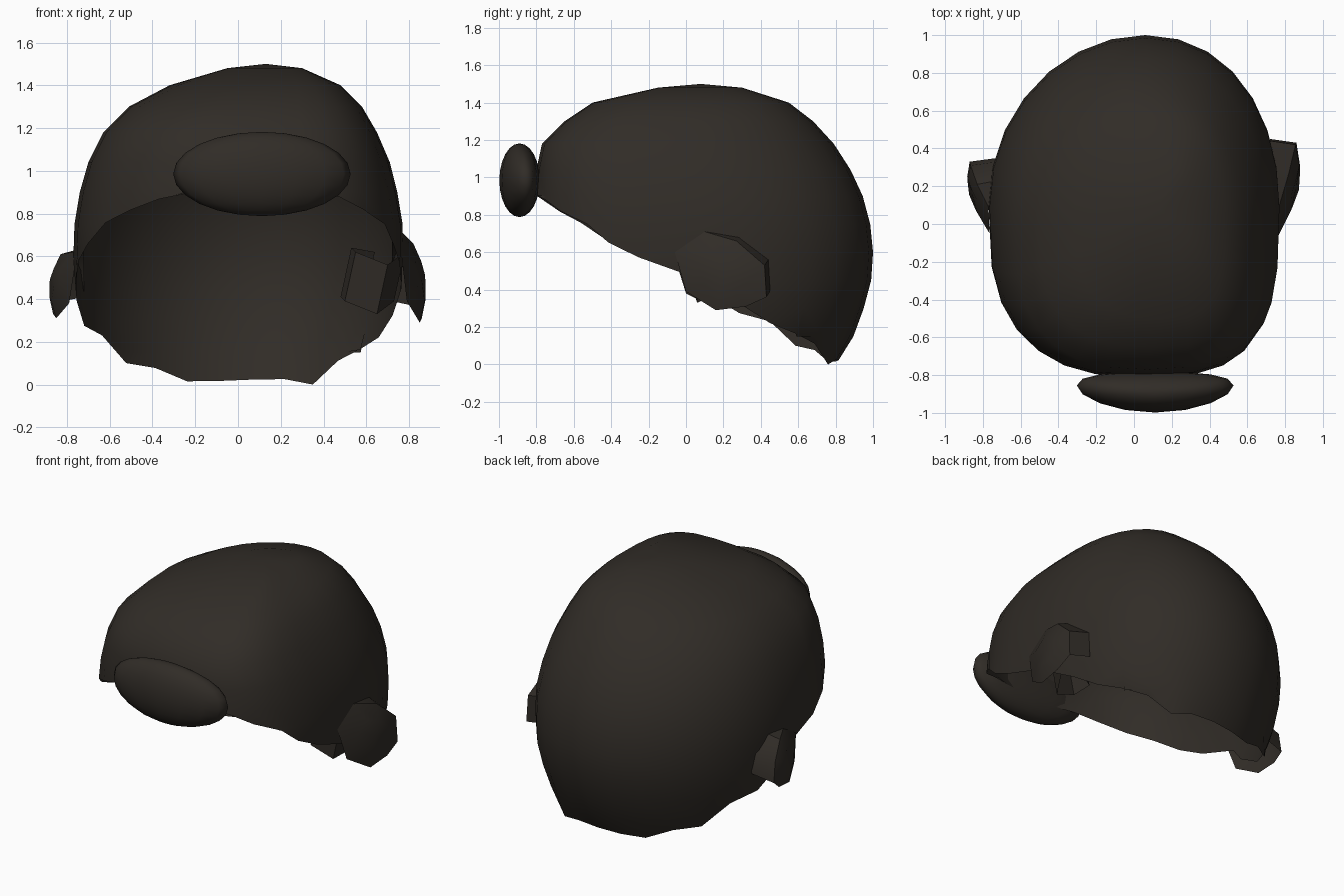
import bpy, bmesh, math, random
from mathutils import Vector

if "Cube" in bpy.data.objects:
    bpy.data.objects.remove(bpy.data.objects["Cube"])

random.seed(4)
mat = bpy.data.materials.new("dark_brown_hair")
mat.diffuse_color = (0.03, 0.025, 0.02, 1)
mat.use_nodes = True
mat.node_tree.nodes["Principled BSDF"].inputs["Base Color"].default_value = mat.diffuse_color


def finish(bm, name, smooth=True):
    me = bpy.data.meshes.new(name)
    bmesh.ops.recalc_face_normals(bm, faces=bm.faces)
    for f in bm.faces:
        f.smooth = smooth
    bm.to_mesh(me)
    bm.free()
    me.materials.append(mat)
    ob = bpy.data.objects.new(name, me)
    bpy.context.collection.objects.link(ob)
    return ob


# Hair cap: stacked rings (z, front y, back y, left x, right x), closed at the crown
rings = [(1.48, -.15, .30, -.05, .30), (1.40, -.50, .55, -.32, .48),
         (1.30, -.65, .68, -.51, .58), (1.18, -.77, .79, -.63, .65),
         (1.04, -.80, .88, -.70, .71), (.90, -.81, .945, -.74, .745),
         (.75, -.81, .985, -.765, .77), (.60, -.81, 1.0, -.77, .77),
         (.45, -.80, .99, -.76, .765), (.30, -.78, .95, -.74, .74),
         (.15, -.75, .895, -.70, .70), (0, -.70, .81, -.64, .66),
         (-.08, -.70, .75, -.60, .62)]
N = 28


def power(v, n):
    return math.copysign(abs(v) ** (2 / n), v)


bm = bmesh.new()
crown = bm.verts.new((.13, .08, 1.5))
prev = None
for z, yf, yb, xl, xr in rings:
    loop = []
    for i in range(N):
        a = 2 * math.pi * i / N
        c, s = math.cos(a), math.sin(a)
        n = 2.9 if s < 0 else 2.05          # boxier towards the forehead
        y = (yf + yb) / 2 + (yb - yf) / 2 * power(s, n)
        x = (xl + xr) / 2 + (xr - xl) / 2 * power(c, n) + .06 * s * s
        loop.append(bm.verts.new((x, y, z)))
    for i in range(N):
        j = (i + 1) % N
        if prev:
            bm.faces.new((prev[i], loop[i], loop[j], prev[j]))
        else:
            bm.faces.new((crown, loop[i], loop[j]))
    prev = loop

# Slanted opening with a ragged rim
bmesh.ops.bisect_plane(bm, geom=bm.verts[:] + bm.edges[:] + bm.faces[:], dist=1e-5,
                       plane_co=(0, 0, .46), plane_no=(0, .55, 1), clear_inner=True)
rim = [v for v in bm.verts if v.is_boundary]
bmesh.ops.remove_doubles(bm, verts=rim, dist=.07)
rim = [v for v in bm.verts if v.is_boundary]
for v in rim:
    v.co.z += random.uniform(-.045, .04) * (.35 if v.co.y < -.5 else 1)
low = min(rim, key=lambda v: v.co.z)
for v in rim:
    v.co.z = max(v.co.z, .015)
low.co.z = 0
finish(bm, "hair_cap")

# Fringe roll: flattened ellipsoid, gently bent around the forehead
bm = bmesh.new()
bmesh.ops.create_uvsphere(bm, u_segments=16, v_segments=12, radius=1)
for v in bm.verts:
    x, y, z = v.co
    v.co = (.112 + .415 * x, -.89 + .108 * y + .035 * x * x, .985 + .197 * z)
finish(bm, "fringe_roll")


# Ear tufts: bulging open patches with a back wall turned into the head
def tuft(name, side, outline, centre):
    bm = bmesh.new()
    outer = [bm.verts.new((side * x, y, z)) for x, y, z in outline]
    c = Vector(centre)
    c.x *= side
    mid = [bm.verts.new(v.co.lerp(c, .5) + Vector((side * .018, 0, 0))) for v in outer]
    hub = bm.verts.new(c)
    inner = [bm.verts.new((side * .72, v.co.y + .02, v.co.z + .03)) for v in outer]
    n = len(outer)
    for i in range(n):
        j = (i + 1) % n
        bm.faces.new((outer[i], outer[j], mid[j], mid[i]))
        bm.faces.new((mid[i], mid[j], hub))
        if i in (1, 2, 3):
            bm.faces.new((outer[i], inner[i], inner[j], outer[j]))
    ob = finish(bm, name)
    bpy.context.view_layer.objects.active = ob
    ob.select_set(True)
    bpy.ops.object.shade_smooth_by_angle(angle=math.radians(40))
    ob.select_set(False)


tuft("right_ear_tuft", 1,
     [(.765, -.06, .60), (.77, .10, .71), (.82, .27, .66), (.855, .42, .53), (.86, .43, .36),
      (.86, .32, .31), (.85, .16, .29), (.79, 0, .39)], (.86, .2, .49))
tuft("left_ear_tuft", -1,
     [(.765, -.05, .54), (.77, .09, .62), (.83, .21, .61), (.865, .31, .51), (.87, .33, .38),
      (.865, .27, .33), (.85, .14, .31), (.79, 0, .38)], (.86, .17, .47))

# Curled shard inside the right tuft: an open bent strip
bm = bmesh.new()
path = [(.76, .20, .50), (.68, .06, .44), (.53, .04, .50), (.51, .16, .52), (.62, .24, .50)]
top = [bm.verts.new((x + .02, y, z + .12)) for x, y, z in path]
bot = [bm.verts.new((x - .03, y, z - .11)) for x, y, z in path]
for i in range(len(path) - 1):
    bm.faces.new((top[i], top[i + 1], bot[i + 1], bot[i]))
finish(bm, "inner_curl", smooth=False)
